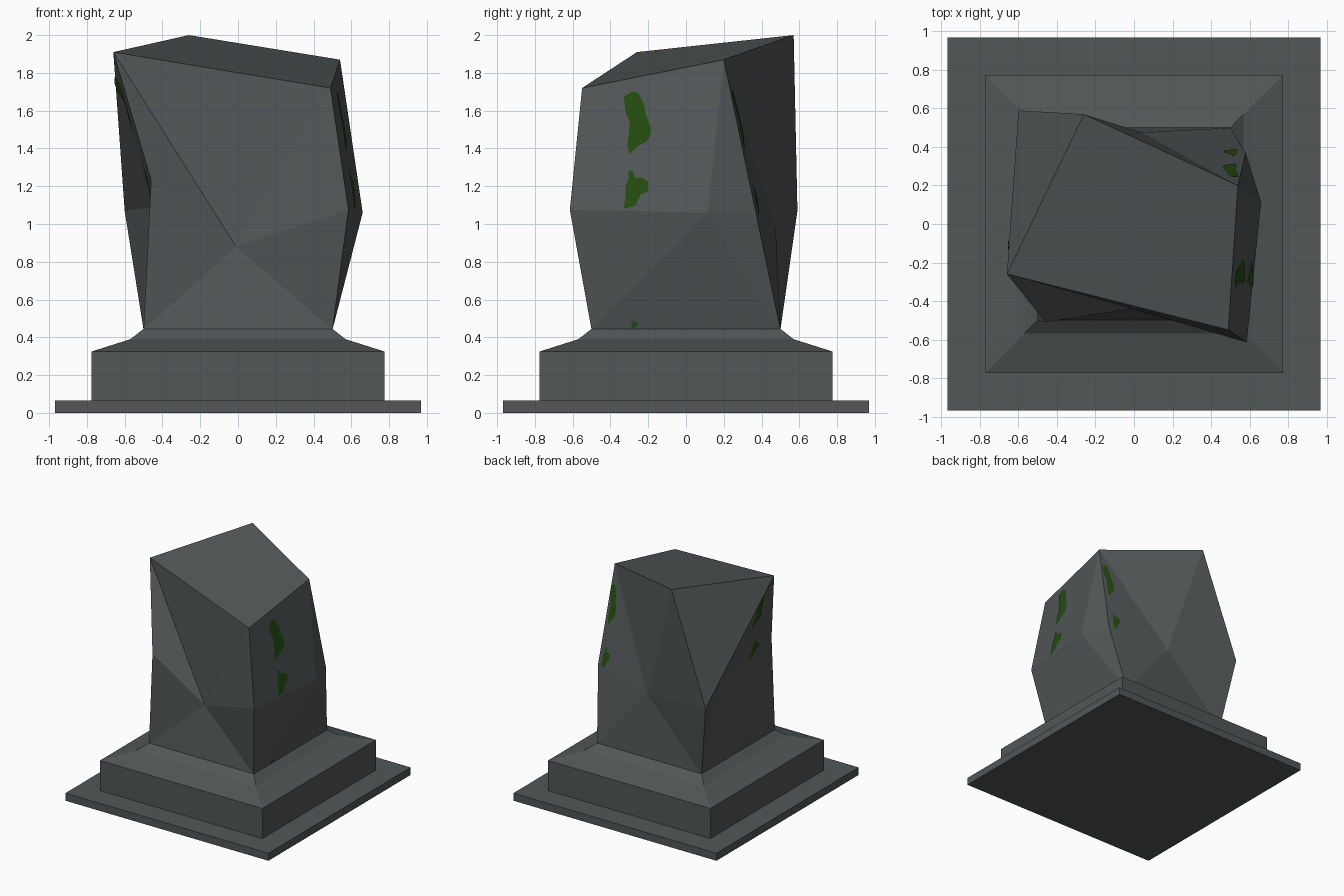
import bpy, bmesh
from mathutils import Vector
from mathutils.bvhtree import BVHTree

if "Cube" in bpy.data.objects:
    bpy.data.objects.remove(bpy.data.objects["Cube"])


def material(name, rgb):
    m = bpy.data.materials.new(name)
    m.diffuse_color = (*rgb, 1)
    m.use_nodes = True
    m.node_tree.nodes["Principled BSDF"].inputs["Base Color"].default_value = m.diffuse_color
    return m


STONE = material("dark grey stone", (0.085, 0.095, 0.095))
MOSS = material("moss green", (0.018, 0.075, 0.005))


def finish(name, bm, mat, fix_normals=True):
    if fix_normals:
        bmesh.ops.recalc_face_normals(bm, faces=bm.faces)
    me = bpy.data.meshes.new(name)
    bm.to_mesh(me)
    bm.free()
    me.materials.append(mat)
    ob = bpy.data.objects.new(name, me)
    bpy.context.collection.objects.link(ob)
    return ob


def square_stack(name, levels):
    """Stack of square rings given as (half width, height)."""
    bm = bmesh.new()
    rings = [[bm.verts.new((sx * r, sy * r, z)) for sx, sy in ((-1, -1), (1, -1), (1, 1), (-1, 1))]
             for r, z in levels]
    for a, b in zip(rings, rings[1:]):
        for i in range(4):
            j = (i + 1) % 4
            bm.faces.new((a[i], a[j], b[j], b[i]))
    bm.faces.new(rings[0][::-1])
    bm.faces.new(rings[-1])
    return finish(name, bm, STONE)


# Stepped base
square_stack("ground_slab", [(0.97, 0), (0.97, 0.065)])
square_stack("plinth", [(0.775, 0.06), (0.775, 0.325), (0.57, 0.39), (0.5, 0.445)])

# Faceted boulder: four corners per level, plus one middle point per side
# order: front left, front right, back right, back left
TOP = [(-.66, -.26, 1.91), (.49, -.55, 1.72), (.54, .20, 1.87), (-.26, .57, 2.0)]
WAIST = [(-.46, -.51, 1.23), (.585, -.615, 1.075), (.58, .37, 1.06), (-.60, .59, 1.07)]
MIDDLE = [(-.01, -.44, .88), (.66, .115, 1.06), (.04, .475, .98), (-.46, .20, 1.09)]
FOOT = [(-.5, -.5, .44), (.5, -.5, .44), (.5, .5, .44), (-.5, .5, .44)]

bm = bmesh.new()
top, waist, mid, foot = ([bm.verts.new(p) for p in ring] for ring in (TOP, WAIST, MIDDLE, FOOT))
bottom = []
for i in range(4):
    j = (i + 1) % 4
    a, b = foot[i].co, foot[j].co
    f1, f2 = (bm.verts.new(a.lerp(b, t)) for t in (0.455, 0.55))
    bottom += [foot[i], f1, f2]
    if i == 3:   # left side folds along the other diagonal
        tris = [(top[i], top[j], waist[i]), (top[j], waist[i], mid[i])]
    else:
        tris = [(top[i], top[j], mid[i]), (top[j], mid[i], waist[j])]
    tris.append((top[j], mid[i], waist[j]) if i == 3 else (top[i], waist[i], mid[i]))
    tris += [(waist[i], foot[i], mid[i]), (foot[i], f1, mid[i]), (f1, f2, mid[i]),
             (f2, foot[j], mid[i]), (foot[j], waist[j], mid[i])]
    for t in tris:
        bm.faces.new(t)
bm.faces.new(top)
bm.faces.new(bottom)
bmesh.ops.recalc_face_normals(bm, faces=bm.faces)
bm.normal_update()
tree = BVHTree.FromBMesh(bm)
finish("boulder", bm, STONE)

# Moss patches: outlines (sideways, up) projected on the boulder
LONG = [(-.04, .155), (-.02, .165), (.01, .155), (.04, .09), (.05, 0), (.075, -.03), (.07, -.07),
        (.05, -.10), (.01, -.12), (-.04, -.165), (-.05, -.12), (-.01, -.08), (-.03, -.02),
        (-.06, .06), (-.07, .14)]
SHORT = [(-.045, .10), (-.02, .095), (-.01, .06), (.03, .06), (.06, .04), (.06, -.01), (.02, -.03),
         (-.01, -.09), (-.07, -.105), (-.06, -.04), (-.06, .02), (-.045, .05)]


def moss(name, outline, direction, u, z, su=1.0, sz=1.0):
    d = Vector(direction)

    def at(a, b):
        return Vector((0, a, b)) if d.x else Vector((a, 0, b))

    bm = bmesh.new()
    bm.faces.new([bm.verts.new(at(u + a * su, z + b * sz)) for a, b in outline])
    bmesh.ops.triangulate(bm, faces=bm.faces)
    bmesh.ops.subdivide_edges(bm, edges=bm.edges, cuts=4, use_grid_fill=True)
    for v in bm.verts:
        hit = tree.ray_cast(v.co - d * 3, d)
        if hit[0] is not None:
            v.co = hit[0] - d * 0.006
    bm.normal_update()
    if sum((f.normal * f.calc_area() for f in bm.faces), Vector()).dot(d) > 0:
        bmesh.ops.reverse_faces(bm, faces=bm.faces)
    finish(name, bm, MOSS, False)


RIGHT, LEFT, BACK = (-1, 0, 0), (1, 0, 0), (0, -1, 0)
moss("moss_right_upper", LONG, RIGHT, -.26, 1.535)
moss("moss_right_lower", SHORT, RIGHT, -.26, 1.185)
moss("moss_right_foot", SHORT, RIGHT, -.27, .468, .3, .2)
moss("moss_left_upper", LONG, LEFT, -.14, 1.63, -.8, .9)
moss("moss_left_lower", SHORT, LEFT, -.25, 1.24, -.8, .8)
moss("moss_back_upper", LONG, BACK, .505, 1.55, -.55, 1)
moss("moss_back_lower", SHORT, BACK, .50, 1.13, -.55, .8)
